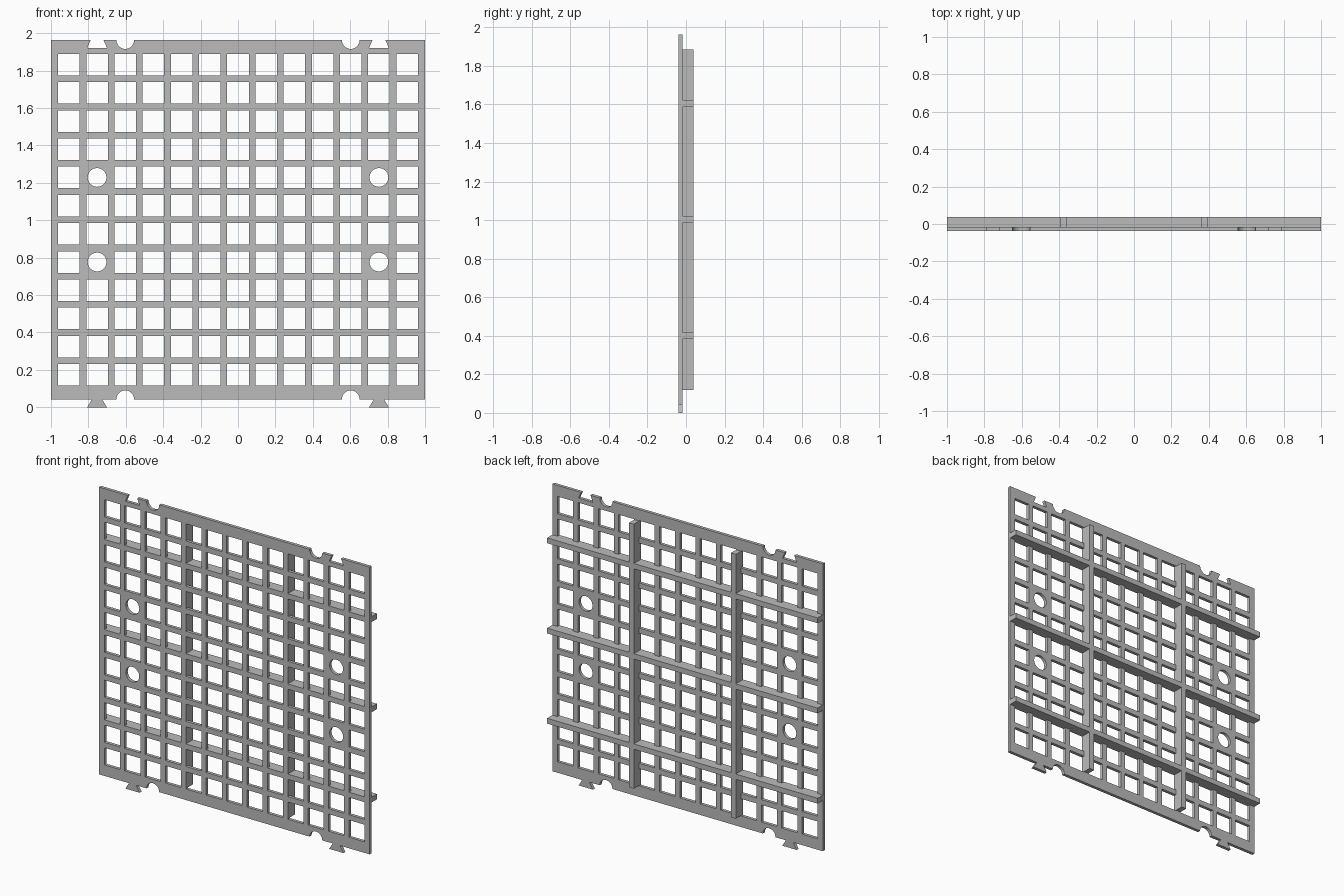
import bpy
from math import pi, cos, sin

cube = bpy.data.objects.get("Cube")
if cube:
    bpy.data.objects.remove(cube, do_unlink=True)

grey = bpy.data.materials.new("light_grey")
grey.use_nodes = True
COLOUR = (0.5, 0.5, 0.5, 1)
grey.diffuse_color = COLOUR
grey.node_tree.nodes["Principled BSDF"].inputs["Base Color"].default_value = COLOUR

PITCH, HOLE, BAR = 0.1507, 0.115, 0.0357
COLS, ROWS = 13, 12
FIRST_Z = 0.174
BOTTOM, TOP = 0.043, 1.963
FRONT, SEAM, BACK = -0.038, -0.017, 0.038
NOTCH_X, TAB_X = 4 * PITCH, 5 * PITCH


def col_x(i):
    return (i - (COLS - 1) / 2) * PITCH


def row_z(j):
    return FIRST_Z + j * PITCH


def arc(x, z, r, start, end, steps):
    angles = [start + (end - start) * k / steps for k in range(steps + 1)]
    return [(x + r * cos(a), z + r * sin(a)) for a in angles]


def add_loop(curve, points):
    spline = curve.splines.new("POLY")
    spline.points.add(len(points) - 1)
    for p, (x, z) in zip(spline.points, points):
        p.co = (x, z, 0, 1)
    spline.use_cyclic_u = True


# Panel outline: half with round notches, dovetail tab and dovetail socket
half = arc(NOTCH_X, BOTTOM, 0.047, pi, 0, 20)
half += [(TAB_X - 0.027, BOTTOM), (TAB_X - 0.053, 0),
         (TAB_X + 0.053, 0), (TAB_X + 0.027, BOTTOM),
         (1, BOTTOM), (1, TOP),
         (TAB_X + 0.035, TOP), (TAB_X + 0.053, TOP - BOTTOM),
         (TAB_X - 0.053, TOP - BOTTOM), (TAB_X - 0.035, TOP)]
half += arc(NOTCH_X, TOP, 0.047, 0, -pi, 20)
outline = half + [(-x, z) for x, z in reversed(half)]

curve = bpy.data.curves.new("grid_panel", "CURVE")
curve.dimensions = "2D"
curve.fill_mode = "BOTH"
curve.extrude = (SEAM - FRONT) / 2
add_loop(curve, outline)

# Square openings, with round screw holes in four of the cells
for i in range(COLS):
    for j in range(ROWS):
        x, z, h = col_x(i), row_z(j), HOLE / 2
        if i in (1, COLS - 2) and j in (4, 7):
            add_loop(curve, arc(x, z, 0.05, 0, 2 * pi, 40)[:-1])
        else:
            add_loop(curve, [(x - h, z - h), (x + h, z - h), (x + h, z + h), (x - h, z + h)])

panel = bpy.data.objects.new("grid_panel", curve)
panel.rotation_euler.x = pi / 2
panel.location.y = (FRONT + SEAM) / 2
bpy.context.collection.objects.link(panel)
bpy.ops.object.select_all(action="DESELECT")
panel.select_set(True)
bpy.context.view_layer.objects.active = panel
bpy.ops.object.convert(target="MESH")
panel = bpy.context.object
panel.data.materials.clear()
panel.data.materials.append(grey)
panel.data.shade_flat()


# Stiffening ribs on the back
def rib(name, x, z, width, height):
    bpy.ops.mesh.primitive_cube_add(size=1, location=(x, (SEAM + BACK) / 2, z))
    obj = bpy.context.object
    obj.name = name
    obj.scale = (width, BACK - SEAM, height)
    obj.data.materials.append(grey)


for name, j in (("lower_rib", 1.5), ("middle_rib", 5.5), ("upper_rib", 9.5)):
    rib(name, 0, row_z(j), 2, BAR)
for name, i in (("right_upright", 3.5), ("left_upright", 8.5)):
    rib(name, col_x(i), row_z((ROWS - 1) / 2), BAR, 1.767)
